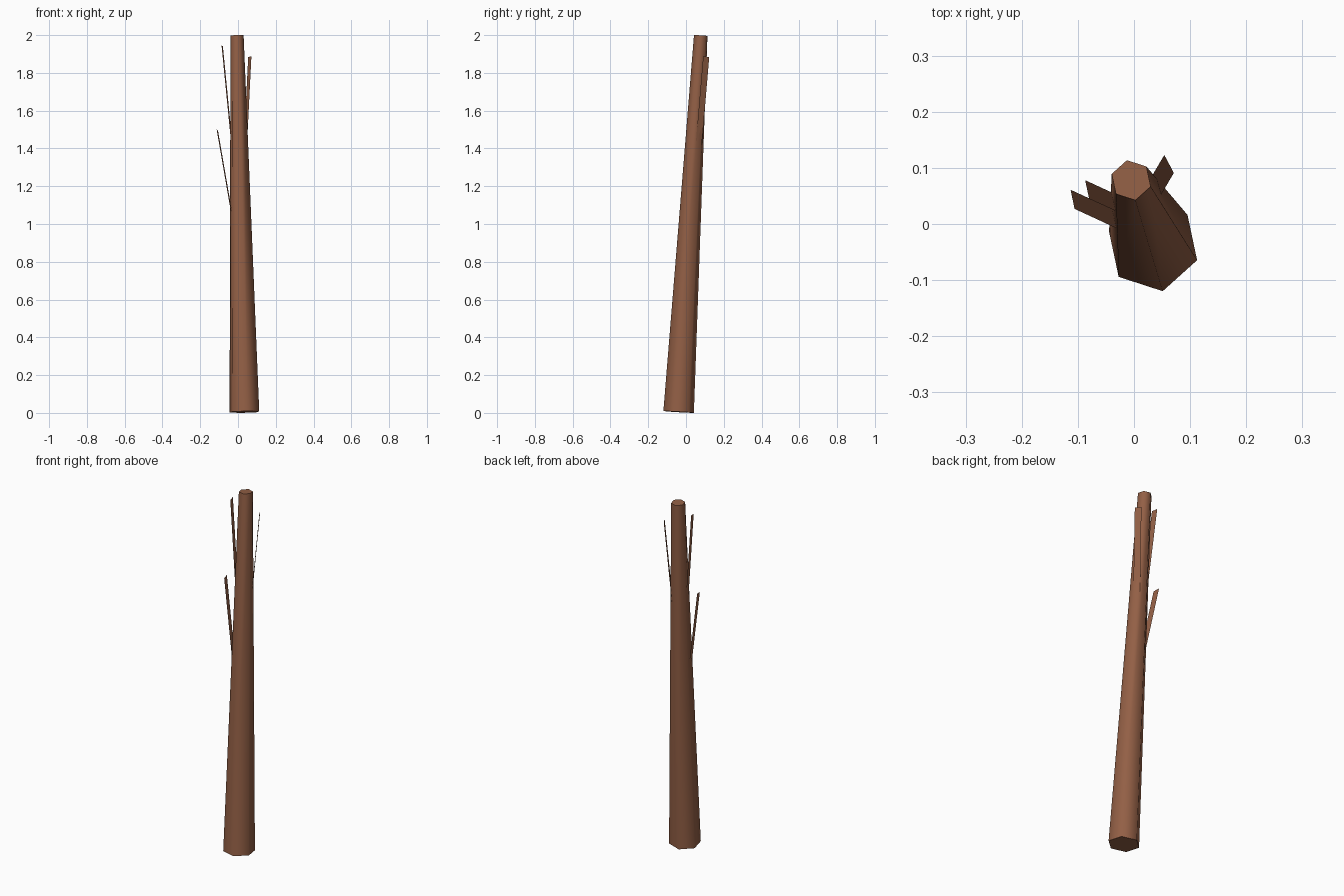
import bpy, bmesh
from math import cos, sin, radians
from mathutils import Vector

if "Cube" in bpy.data.objects:
    bpy.data.objects.remove(bpy.data.objects["Cube"])

bark = bpy.data.materials.new("bark")
bark.diffuse_color = (0.29, 0.115, 0.06, 1)
bark.use_nodes = True
bark.node_tree.nodes["Principled BSDF"].inputs["Base Color"].default_value = bark.diffuse_color


def make_object(name, bm):
    mesh = bpy.data.meshes.new(name)
    bm.to_mesh(mesh)
    bm.free()
    mesh.materials.append(bark)
    ob = bpy.data.objects.new(name, mesh)
    bpy.context.collection.objects.link(ob)
    return ob


# Trunk: leaning, tapered six-sided log with ends square to its axis
BASE, TOP = Vector((0.034, -0.039, 0.005)), Vector((-0.005, 0.078, 1.998))
lean = (TOP - BASE) / (TOP.z - BASE.z)


def ring(bm, centre, radius):
    verts = []
    for i in range(6):
        a = radians(42 + 60 * i)
        x, y = radius * cos(a), radius * sin(a)
        verts.append(bm.verts.new(centre + Vector((x, y, -lean.x * x - lean.y * y))))
    return verts


bm = bmesh.new()
low, high = ring(bm, BASE, 0.0825), ring(bm, TOP, 0.0365)
for i in range(6):
    j = (i + 1) % 6
    bm.faces.new((low[i], low[j], high[j], high[i]))
bm.faces.new(low[::-1])
bm.faces.new(high)
trunk = make_object("trunk", bm)
bpy.context.view_layer.objects.active = trunk
trunk.select_set(True)
bpy.ops.object.shade_smooth_by_angle(angle=radians(65))


# Branches: flat strips rising out of the trunk
def branch(name, tip_a, tip_b, slope, start_z):
    bm = bmesh.new()
    a, b = Vector(tip_a), Vector(tip_b)
    down = Vector((slope[0], slope[1], 1)) * (a.z - start_z)
    bm.faces.new([bm.verts.new(p) for p in (a - down, b - down, b, a)])
    make_object(name, bm)


branch("lower_left_branch", (-0.113, 0.061, 1.5), (-0.106, 0.027, 1.495), (-0.173, 0.08), 1.06)
branch("upper_left_branch", (-0.087, 0.078, 1.945), (-0.08, 0.045, 1.942), (-0.098, 0.045), 1.44)
branch("right_branch", (0.054, 0.123, 1.884), (0.071, 0.091, 1.888), (0.05, 0.085), 1.42)
